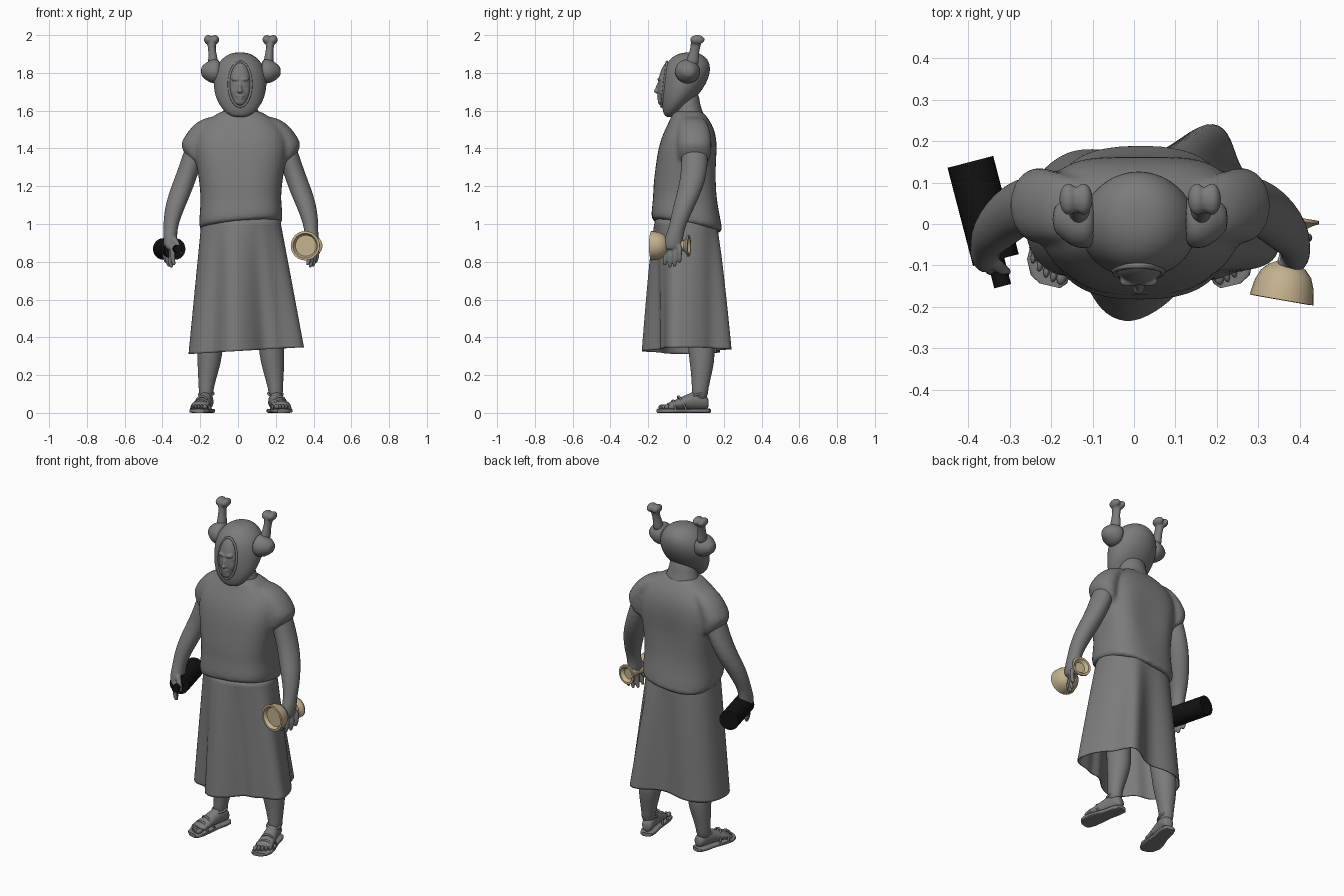
import bpy, bmesh, math
from mathutils import Matrix, Vector

CX = 0.015  # body centre line
GREY = (.2, .2, .2, 1)


def side(s):
    return Matrix.Translation((CX, 0, 0)) @ Matrix.Diagonal((s, 1, 1, 1))


def loft(bm, rings, n=24, e=2.0, mat=Matrix(), warp=None, caps=True):
    """Stack of (x, y, z, rx, ry) superellipse rings, bridged."""
    loops = []
    for x, y, z, rx, ry in rings:
        loop = []
        for i in range(n):
            a = 2 * math.pi * i / n
            c, s = math.cos(a), math.sin(a)
            p = Vector((x + rx * math.copysign(abs(c) ** (2 / e), c),
                        y + ry * math.copysign(abs(s) ** (2 / e), s), z))
            loop.append(bm.verts.new(mat @ (warp(p, a) if warp else p)))
        loops.append(loop)
    for a, b in zip(loops, loops[1:]):
        for i in range(n):
            j = (i + 1) % n
            bm.faces.new((a[i], a[j], b[j], b[i]))
    if caps:
        bm.faces.new(loops[0][::-1])
        bm.faces.new(loops[-1])


def ball(bm, c, r, mat=Matrix(), rot=Matrix(), seg=20):
    m = mat @ Matrix.Translation(c) @ rot @ Matrix.Diagonal((*r, 1))
    bmesh.ops.create_uvsphere(bm, u_segments=seg, v_segments=seg // 2, radius=1, matrix=m)


def band(bm, c, rx, ry, t, mat=Matrix(), rot=Matrix(), n=32, k=8, a0=0, a1=360):
    """Elliptical ring (or arc) of round section."""
    m = mat @ Matrix.Translation(c) @ rot
    closed = a1 - a0 >= 360
    rows = []
    for i in range(n if closed else n + 1):
        a = math.radians(a0 + (a1 - a0) * i / n)
        d = Vector((math.cos(a), math.sin(a), 0))
        rows.append([bm.verts.new(m @ (Vector((rx * d.x, ry * d.y, 0)) + d * t * math.cos(b)
                     + Vector((0, 0, t * math.sin(b))))) for b in (2 * math.pi * q / k for q in range(k))])
    for i in range(n):
        A, B = rows[i], rows[(i + 1) % len(rows)]
        for q in range(k):
            bm.faces.new((A[q], B[q], B[(q + 1) % k], A[(q + 1) % k]))


def finish(bm, name, sub=0, color=GREY, angle=None, fuse=0, soften=5):
    bmesh.ops.recalc_face_normals(bm, faces=bm.faces)
    me = bpy.data.meshes.new(name)
    bm.to_mesh(me)
    bm.free()
    ob = bpy.data.objects.new(name, me)
    bpy.context.collection.objects.link(ob)
    me.shade_smooth()
    if sub:
        ob.modifiers.new("Subdivision", 'SUBSURF').levels = sub
    if fuse:  # merge overlapping volumes into one smooth skin
        rm = ob.modifiers.new("Fuse", 'REMESH')
        rm.mode, rm.voxel_size, rm.use_smooth_shade = 'VOXEL', fuse, True
        sm = ob.modifiers.new("Soften", 'SMOOTH')
        sm.factor, sm.iterations = 0.5, soften
    m = bpy.data.materials.new(name + "_colour")
    m.diffuse_color = color
    me.materials.append(m)
    if angle:
        bpy.ops.object.select_all(action='DESELECT')
        ob.select_set(True)
        bpy.context.view_layer.objects.active = ob
        bpy.ops.object.shade_smooth_by_angle(angle=math.radians(angle))
    return ob


# Tunic: torso and cap sleeves fused into one smooth cloth shape
def drape(p, a):
    k = max(0, min(1, (1.2 - p.z) / 0.2))  # slanted hem
    spine = math.exp(-((math.degrees(a) - 90) / 22) ** 2) * math.exp(-((p.z - 1.27) / .16) ** 2)
    return p + Vector((0, -.022 * spine, k * (-0.18 * p.y + 0.09 * p.x)))


bm = bmesh.new()
loft(bm, [(CX, .004, .985, .205, .17), (CX, .006, .988, .22, .19), (CX, .002, 1.04, .222, .186),
          (CX, 0, 1.12, .212, .174), (CX, 0, 1.2, .217, .174), (CX, .006, 1.3, .232, .168),
          (CX, .014, 1.4, .25, .162), (CX, .02, 1.48, .24, .142), (CX, .022, 1.54, .19, .112),
          (CX, .012, 1.585, .125, .085), (CX, .01, 1.603, .095, .07)], 36, 2.6, warp=drape)
for s in (-1, 1):
    loft(bm, [(.12, .03, 1.57, .05, .055), (.175, .038, 1.54, .062, .078), (.22, .043, 1.485, .066, .088),
              (.244, .045, 1.43, .072, .093), (.25, .045, 1.38, .068, .09), (.24, .045, 1.32, .052, .08)],
         24, mat=side(s),
         warp=lambda p, a: p + Vector((0, 0, .6 * (p.x - .25) if p.z < 1.4 else 0)))
finish(bm, "tunic", 1, fuse=.011, soften=6)

# Skirt with deep folds growing toward the hem: (angle, width, depth)
FOLDS = [(-97, 13, .065), (66, 14, .09), (-70, 10, -.03), (-125, 10, -.02), (-48, 14, -.02),
         (-18, 16, .035), (125, 20, .03), (92, 10, -.015), (150, 14, .012), (20, 12, -.005), (-108, 4, .01)]


def folds(p, a):
    t = max(0, min(1, (1.02 - p.z) / .69))
    deg = math.degrees(a)
    amp = 0
    for f, w, d in FOLDS:
        q = (deg - f + 180) % 360 - 180
        amp += d * math.exp(-(q / w) ** 2)
    amp *= t ** .7
    return p + Vector((math.cos(a) * amp * .8, math.sin(a) * amp, .06 * t * (p.x - .04)))


bm = bmesh.new()
loft(bm, [(.015 + .02 * t, 0, 1.03 - .7 * t, .207 + .09 * t, .164 + .01 * t)
          for t in (0, .1, .25, .4, .55, .7, .85, .97, 1)], 72, 2.3, warp=folds, caps=False)
skirt = finish(bm, "skirt", 1)
skirt.modifiers.new("Cloth", 'SOLIDIFY').thickness = .006

# Neck
bm = bmesh.new()
loft(bm, [(CX, .022, 1.52, .12, .09), (CX, .016, 1.585, .1, .079), (CX, .006, 1.63, .08, .066),
          (CX, .003, 1.72, .075, .066)])
finish(bm, "neck", 1)

# Hood
HX = .011
bm = bmesh.new()
loft(bm, [(HX, -.088, 1.565, .035, .02), (HX, -.08, 1.59, .08, .042), (HX, -.05, 1.645, .12, .08),
          (HX, -.025, 1.7, .137, .105), (HX, -.008, 1.75, .142, .118), (HX, .004, 1.8, .138, .124),
          (HX, .012, 1.85, .118, .116), (HX, .016, 1.89, .08, .085), (HX, .02, 1.909, .035, .035)], 32)
finish(bm, "hood", 2)

# Rim of the face opening
bm = bmesh.new()
band(bm, (HX, -.115, 1.74), .059, .119, .007,
     rot=Matrix.Rotation(math.radians(83), 4, 'X'), n=48)
finish(bm, "hood_rim")

# Face with brow, nose, lips and chin fused together
TILT = Matrix.Rotation(-.1, 4, 'X')
bm = bmesh.new()
ball(bm, (HX, -.098, 1.74), (.06, .05, .122), rot=TILT, seg=32)
ball(bm, (HX, -.126, 1.65), (.03, .024, .024))
ball(bm, (HX, -.147, 1.722), (.009, .014, .036), rot=Matrix.Rotation(-.3, 4, 'X'))
ball(bm, (HX, -.155, 1.704), (.015, .016, .01))
ball(bm, (HX, -.143, 1.678), (.022, .012, .006))
ball(bm, (HX, -.142, 1.665), (.019, .012, .006))
for s in (-1, 1):
    ball(bm, (HX + s * .023, -.138, 1.766), (.025, .014, .01), rot=Matrix.Rotation(-s * .15, 4, 'Y'))
    ball(bm, (HX + s * .03, -.124, 1.705), (.02, .018, .032))
finish(bm, "face", fuse=.004, soften=8)

for s, tag in ((-1, "right"), (1, "left")):
    M = side(s)
    # Domed ear pod and the knobbed bone standing on it
    bm = bmesh.new()
    out = M @ Matrix.Translation((.105, .008, 1.808)) @ Matrix.Rotation(math.pi / 2, 4, 'Y')
    loft(bm, [(0, 0, 0, .06, .064), (0, 0, .03, .068, .07), (0, 0, .062, .06, .064),
              (0, .004, .09, .038, .042), (0, .004, .107, .022, .026)], 16, mat=out)
    finish(bm, "ear_pod_" + tag, 1)
    bm = bmesh.new()
    loft(bm, [(.145, .03, 1.83, .032, .04), (.148, .036, 1.88, .025, .032), (.152, .045, 1.915, .02, .026),
              (.155, .052, 1.95, .023, .028), (.155, .057, 1.985, .025, .032)], 16, mat=M)
    for dx in (-.018, .018):
        ball(bm, (.155 + dx, .06, 1.976), (.023, .04, .025), M)
    finish(bm, "bone_" + tag, 1, fuse=.006, soften=3)

    # Arm, hand, fingers and thumb as one skin
    bm = bmesh.new()
    loft(bm, [(.215, .045, 1.48, .055, .065), (.25, .047, 1.36, .06, .072), (.283, .042, 1.27, .058, .07),
              (.312, .025, 1.19, .06, .066), (.342, -.005, 1.11, .056, .06), (.365, -.032, 1.03, .045, .049),
              (.373, -.052, .97, .037, .043), (.374, -.064, .925, .038, .05),
              (.374, -.07, .88, .035, .05), (.372, -.07, .86, .027, .045)], 20, mat=M)
    for i, ln in enumerate((.085, .097, .092, .072)):
        x, y = .356 + i * .014, -.11 + i * .026
        loft(bm, [(x, y, .895, .014, .014), (x + .008, y - .002, .885 - ln * .6, .014, .013),
                  (x, y - .002, .878 - ln, .012, .012), (x - .004, y - .002, .864 - ln, .008, .008)], 10, mat=M)
    loft(bm, [(.36, -.09, .94, .018, .018), (.335, -.108, .895, .015, .015),
              (.322, -.116, .855, .013, .013), (.32, -.116, .842, .007, .007)], 10, mat=M)
    finish(bm, "arm_" + tag, 1, fuse=.005, soften=3)

    # Leg
    bm = bmesh.new()
    loft(bm, [(.12, .03, .8, .085, .095), (.145, .05, .55, .075, .08), (.158, .075, .42, .067, .068),
              (.163, .085, .31, .068, .072), (.173, .083, .22, .056, .058), (.184, .075, .13, .038, .042),
              (.186, .07, .06, .038, .045)], 20, mat=M)
    finish(bm, "leg_" + tag, 1)

    # Foot pointing slightly outward, with toes
    F = M @ Matrix.Translation((.198, 0, 0)) @ Matrix.Rotation(math.radians(13), 4, 'Z')
    L = F @ Matrix.Rotation(math.pi / 2, 4, 'X')  # local z runs toward the toes
    bm = bmesh.new()
    loft(bm, [(0, .05, -.122, .02, .024), (0, .055, -.11, .032, .036), (0, .068, -.07, .037, .05),
              (0, .064, -.03, .038, .046), (0, .052, .02, .042, .034), (0, .041, .07, .049, .023),
              (0, .036, .105, .047, .016)], 20, mat=L)
    for i in range(5):
        ball(bm, (-.037 + i * .019, -.118 + i * i * .0022, .032),
             (.014 if i == 0 else .0095, .026, .014), F, seg=12)
    finish(bm, "foot_" + tag, 1)
    # Sandal sole and straps
    bm = bmesh.new()
    loft(bm, [(0, .011, -.13, .02, .011), (0, .011, -.118, .036, .011), (0, .011, -.08, .043, .011),
              (0, .011, -.02, .043, .011), (0, .011, .05, .053, .011), (-.002, .011, .1, .056, .011),
              (-.008, .011, .135, .045, .011), (-.014, .011, .15, .025, .011)], 24, 5, mat=L)
    finish(bm, "sole_" + tag, angle=40)
    bm = bmesh.new()
    band(bm, (0, .066, .1), .038, .044, .006, F, Matrix.Rotation(.25, 4, 'X'))
    band(bm, (0, -.07, .018), .05, .047, .006, F, Matrix.Rotation(math.pi / 2, 4, 'X'), a1=180)
    band(bm, (0, -.01, .02), .042, .074, .006, F, Matrix.Rotation(math.radians(115), 4, 'X'), a1=180)
    finish(bm, "straps_" + tag)


def lathe(name, start, end, profile, color):
    d = Vector(end) - Vector(start)
    m = Matrix.Translation(start) @ d.to_track_quat('Z', 'Y').to_matrix().to_4x4()
    b = bmesh.new()
    loft(b, [(0, 0, z, r, r) for z, r in profile], 24, mat=m)
    finish(b, name, color=color, angle=35)


# Black club in the right hand
lathe("club", (-.395, .15, .868), (-.317, -.15, .868),
      [(0, .057), (.245, .057), (.245, .021), (.31, .021)], (.006, .006, .006, 1))
# Double-ended horn in the left hand
lathe("horn", (.391, .017, .885), (.356, -.183, .885),
      [(.018, .03), (.004, .042), (0, .045), (0, .057), (.008, .058), (.014, .045), (.025, .03), (.08, .022),
       (.112, .026), (.122, .045), (.14, .062), (.165, .072), (.203, .078), (.204, .066), (.185, .056)],
      (.55, .44, .27, 1))
